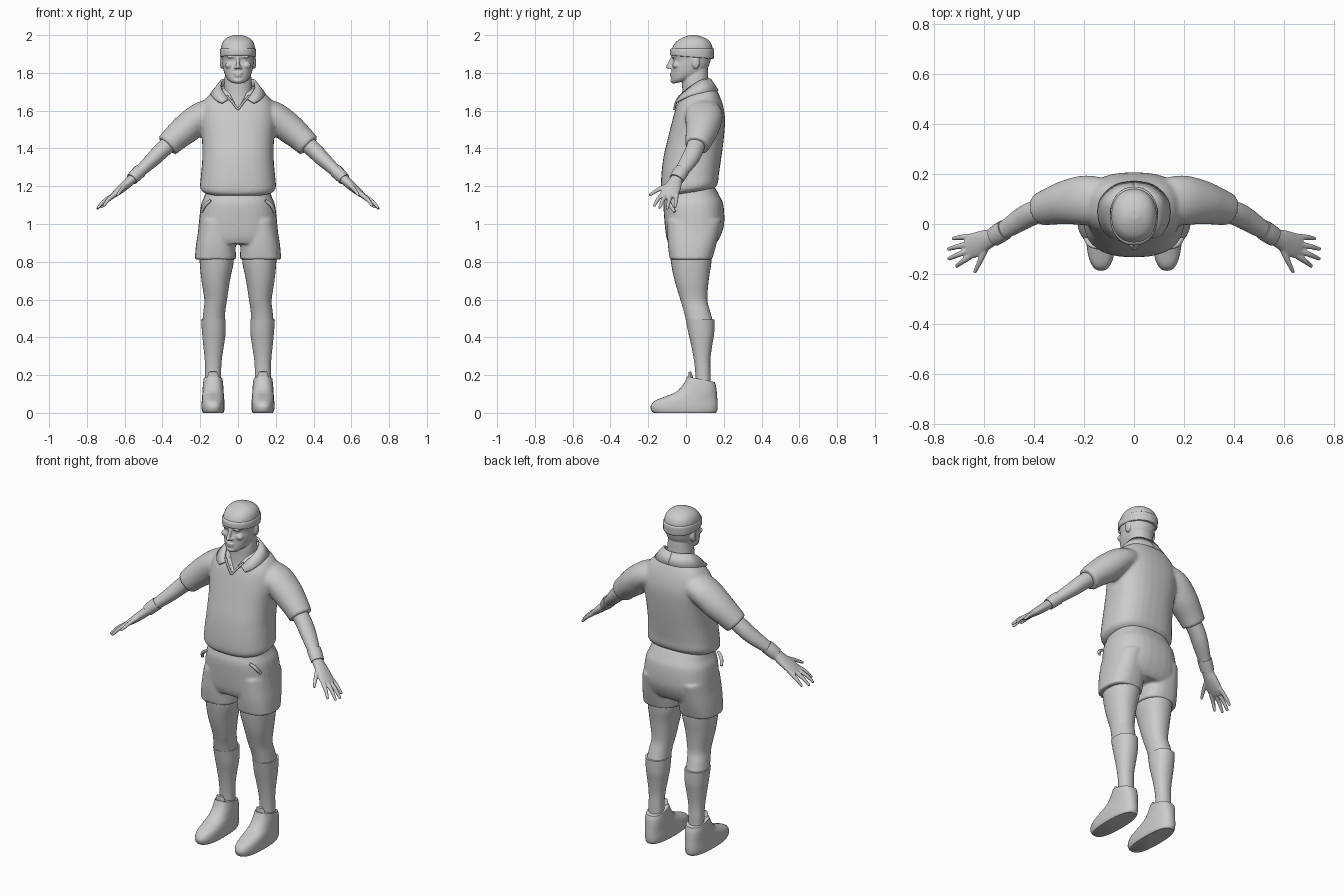
import bpy, bmesh
from math import sin, cos, pi
from mathutils import Vector, Matrix

SEG = 32


def spline(rows, steps=5):
    """Catmull-Rom interpolation of equal-length tuples."""
    out = []
    for i in range(len(rows) - 1):
        p0, p1 = rows[max(i - 1, 0)], rows[i]
        p2, p3 = rows[i + 1], rows[min(i + 2, len(rows) - 1)]
        for k in range(steps):
            t = k / steps
            out.append([0.5 * (2 * b + (c - a) * t + (2 * a - 5 * b + 4 * c - d) * t * t
                               + (3 * b - a - 3 * c + d) * t ** 3)
                        for a, b, c, d in zip(p0, p1, p2, p3)])
    out.append(list(rows[-1]))
    return out


def skin(bm, rings):
    vs = [[bm.verts.new(p) for p in r] for r in rings]
    n = len(vs[0])
    for a, b in zip(vs, vs[1:]):
        for i in range(n):
            bm.faces.new((a[i], a[(i + 1) % n], b[(i + 1) % n], b[i]))
    bm.faces.new(vs[0])
    bm.faces.new(vs[-1])


def spow(v, e):
    return abs(v) ** e * (1 if v >= 0 else -1)


def loft(bm, rows, p=2.2):
    """Stack of level sections: z, centre x, half width, front y, back y, tilt."""
    rings = []
    for z, x0, rx, y0, y1, tilt in spline([tuple(r) + (0,) * (6 - len(r)) for r in rows]):
        ring = []
        for i in range(SEG):
            a = 2 * pi * i / SEG
            dy = (y1 - y0) / 2 * spow(sin(a), 2 / p)
            ring.append((x0 + rx * spow(cos(a), 2 / p), (y0 + y1) / 2 + dy, z + tilt * dy))
        rings.append(ring)
    skin(bm, rings)


def tube(bm, pts, seg=20):
    """Limb along a path: x, y, z, radius along y, other radius."""
    pts = spline(pts)
    rings = []
    for i, q in enumerate(pts):
        t = Vector(pts[min(i + 1, len(pts) - 1)][:3]) - Vector(pts[max(i - 1, 0)][:3])
        t.normalize()
        u = Vector((0, 1, 0)) - t * t.y
        u.normalize()
        w = t.cross(u)
        rings.append([Vector(q[:3]) + u * q[3] * cos(2 * pi * k / seg) + w * q[4] * sin(2 * pi * k / seg)
                      for k in range(seg)])
    skin(bm, rings)


def blob(bm, c, r):
    bmesh.ops.create_uvsphere(bm, u_segments=16, v_segments=10, radius=1,
                              matrix=Matrix.Translation(c) @ Matrix.Diagonal((*r, 1)))


def finish(name, bm, voxel=0, smooth=0, mirror=False):
    bmesh.ops.recalc_face_normals(bm, faces=bm.faces)
    me = bpy.data.meshes.new(name)
    bm.to_mesh(me)
    bm.free()
    ob = bpy.data.objects.new(name, me)
    bpy.context.collection.objects.link(ob)
    bpy.ops.object.select_all(action='DESELECT')
    ob.select_set(True)
    bpy.context.view_layer.objects.active = ob
    bpy.ops.object.shade_smooth_by_angle(angle=0.8)
    if voxel:
        m = ob.modifiers.new("merge", 'REMESH')
        m.mode, m.voxel_size, m.use_smooth_shade = 'VOXEL', voxel, True
    if smooth:
        m = ob.modifiers.new("soften", 'SMOOTH')
        m.factor, m.iterations = 0.5, smooth
    if mirror:
        ob.modifiers.new("mirror", 'MIRROR').use_mirror_merge = False
    return ob


# Shirt: torso and sleeves fused
bm = bmesh.new()
loft(bm, [(1.165, 0, .172, -.105, .145, .15), (1.19, 0, .2, -.13, .168, .15), (1.25, 0, .197, -.132, .174, .08),
          (1.35, 0, .189, -.12, .187), (1.45, 0, .191, -.097, .2), (1.55, 0, .2, -.072, .207),
          (1.62, 0, .192, -.052, .198), (1.67, 0, .165, -.033, .177, .1), (1.705, 0, .12, -.012, .157, .15),
          (1.725, 0, .085, 0, .14, .2)], 2.5)
for s in (-1, 1):
    tube(bm, [(s * .11, .09, 1.6, .09, .07), (s * .19, .095, 1.572, .1, .076), (s * .265, .088, 1.512, .09, .08),
              (s * .33, .072, 1.457, .076, .071), (s * .375, .058, 1.413, .066, .065)], 28)
shirt = finish("shirt", bm, .009, 6)

# V neck opening
bm = bmesh.new()
skin(bm, [[(0, y, 1.607), (.07, y, 1.74), (-.07, y, 1.74)] for y in (-.2, .0)])
cutter = finish("neck_cutter", bm)
cutter.hide_render = True
cutter.hide_viewport = True
m = shirt.modifiers.new("v_neck", 'BOOLEAN')
m.object, m.operation = cutter, 'DIFFERENCE'

# Collar and placket edges
bm = bmesh.new()
edge = [(0, .128, 1.765, 0, .168, 1.705), (.05, .118, 1.766, .075, .153, 1.702),
        (.086, .08, 1.76, .132, .098, 1.697), (.09, .025, 1.725, .14, .025, 1.68),
        (.072, -.018, 1.69, .115, -.034, 1.655), (.052, -.042, 1.66, .085, -.056, 1.64)]
pairs = [(bm.verts.new(e[:3]), bm.verts.new(e[3:])) for e in spline(edge, 4)]
for a, b in zip(pairs, pairs[1:]):
    bm.faces.new((a[0], a[1], b[1], b[0]))
collar = finish("collar", bm, mirror=True)
m = collar.modifiers.new("thickness", 'SOLIDIFY')
m.thickness, m.offset = .012, 0
bm = bmesh.new()
tube(bm, [(.06, -.032, 1.68, .006, .006), (.03, -.052, 1.645, .006, .006), (0, -.062, 1.607, .006, .006)], 8)
finish("placket_edge", bm, mirror=True)

# Head with face and neck
bm = bmesh.new()
loft(bm, [(1.752, 0, .035, -.07, .02, .2), (1.77, 0, .057, -.077, .06, .15), (1.8, 0, .073, -.077, .097),
          (1.835, 0, .081, -.075, .12), (1.867, 0, .085, -.069, .13), (1.9, 0, .089, -.078, .137),
          (1.935, 0, .09, -.072, .14), (1.967, 0, .079, -.05, .126), (1.988, 0, .055, -.015, .095),
          (2.0, 0, .02, .02, .055)])
loft(bm, [(1.55, 0, .085, -.045, .12), (1.64, 0, .08, -.026, .13), (1.7, 0, .076, -.02, .13),
          (1.75, 0, .073, -.02, .12), (1.82, 0, .066, -.01, .116)])
tube(bm, [(0, -.066, 1.885, .012, .01), (0, -.082, 1.855, .012, .009), (0, -.091, 1.834, .012, .012)], 12)
blob(bm, (0, -.091, 1.832), (.012, .016, .011))
blob(bm, (0, -.077, 1.797), (.025, .009, .006))
blob(bm, (0, -.076, 1.785), (.021, .009, .007))
blob(bm, (0, -.069, 1.76), (.026, .014, .014))
for s in (-1, 1):
    blob(bm, (s * .013, -.08, 1.828), (.009, .012, .008))
    blob(bm, (s * .034, -.064, 1.885), (.026, .013, .007))
    blob(bm, (s * .034, -.056, 1.868), (.013, .01, .006))
    blob(bm, (s * .045, -.054, 1.84), (.024, .018, .018))
    blob(bm, (s * .086, .052, 1.855), (.011, .021, .034))
finish("head", bm, .0045, 3)

# Headband
bm = bmesh.new()
loft(bm, [(1.883, 0, .09, -.08, .142, -.08), (1.889, 0, .095, -.085, .147, -.08), (1.922, 0, .095, -.084, .149),
          (1.93, 0, .089, -.077, .143)])
finish("headband", bm)

# Forearm and hand with fingers
bm = bmesh.new()
tube(bm, [(.33, .065, 1.455, .048, .046), (.4, .045, 1.393, .048, .044), (.45, .02, 1.343, .047, .04),
          (.52, -.025, 1.278, .037, .031), (.56, -.05, 1.238, .034, .026), (.6, -.067, 1.202, .043, .024),
          (.64, -.085, 1.168, .05, .019), (.668, -.095, 1.146, .046, .013)])
for a, k, b in [((.645, -.05, 1.16), (.69, -.053, 1.125), (.723, -.058, 1.09)),
                ((.66, -.08, 1.152), (.705, -.09, 1.122), (.743, -.1, 1.083)),
                ((.66, -.105, 1.152), (.705, -.123, 1.125), (.741, -.139, 1.087)),
                ((.65, -.125, 1.158), (.685, -.149, 1.13), (.71, -.168, 1.098)),
                ((.59, -.09, 1.208), (.615, -.145, 1.183), (.637, -.19, 1.155))]:
    tube(bm, [(*a, .013, .013), (*k, .011, .011), (*b, .008, .008)], 12)
    blob(bm, b, (.008, .008, .008))
finish("arm_and_hand", bm, .0045, 3, True)

# Wristband
bm = bmesh.new()
tube(bm, [(.518, -.023, 1.281, .041, .036), (.54, -.037, 1.26, .041, .035), (.562, -.051, 1.237, .039, .032)])
finish("wristband", bm, mirror=True)

# Shorts: hips and legs fused
bm = bmesh.new()
loft(bm, [(1.2, 0, .165, -.1, .15), (1.15, 0, .177, -.108, .177), (1.1, 0, .196, -.119, .198),
          (1.0, 0, .208, -.113, .202), (.93, 0, .213, -.104, .18), (.895, 0, .2, -.09, .155)], 2.5)
for s in (-1, 1):
    loft(bm, [(1.02, s * .11, .09, -.1, .19), (.9, s * .117, .104, -.097, .163), (.812, s * .12, .109, -.086, .138)], 2.5)
finish("shorts", bm, .008, 4)

# Pocket edges
bm = bmesh.new()
tube(bm, [(.145, -.095, 1.125, .008, .008), (.175, -.083, 1.1, .01, .01), (.193, -.06, 1.065, .008, .008)], 10)
finish("pocket_edge", bm, mirror=True)

# Bare thigh and knee
bm = bmesh.new()
loft(bm, [(.88, .115, .09, -.085, .14), (.8, .113, .09, -.08, .135), (.7, .118, .075, -.06, .12),
          (.6, .118, .06, -.03, .113), (.54, .125, .058, -.012, .127), (.47, .13, .06, .005, .147)])
finish("leg", bm, mirror=True)

# Sock
bm = bmesh.new()
loft(bm, [(.495, .13, .065, -.002, .152), (.42, .128, .062, .013, .149), (.36, .129, .055, .027, .139),
          (.28, .131, .045, .042, .129), (.2, .132, .042, .05, .13), (.12, .132, .042, .05, .13)])
finish("sock", bm, mirror=True)

# Shoe with tongue
bm = bmesh.new()
loft(bm, [(0, .132, .054, -.172, .158), (.012, .132, .059, -.183, .165), (.035, .132, .061, -.187, .168),
          (.062, .132, .06, -.168, .167), (.085, .132, .058, -.115, .165), (.11, .132, .056, -.055, .163),
          (.145, .132, .054, -.015, .159, -.05), (.178, .132, .05, .006, .152, -.2)], 2.5)
tube(bm, [(.132, .03, 1.5 / 10, .014, .03), (.132, .024, .19, .012, .03), (.132, .02, .218, .007, .022)], 16)
finish("shoe", bm, mirror=True)
